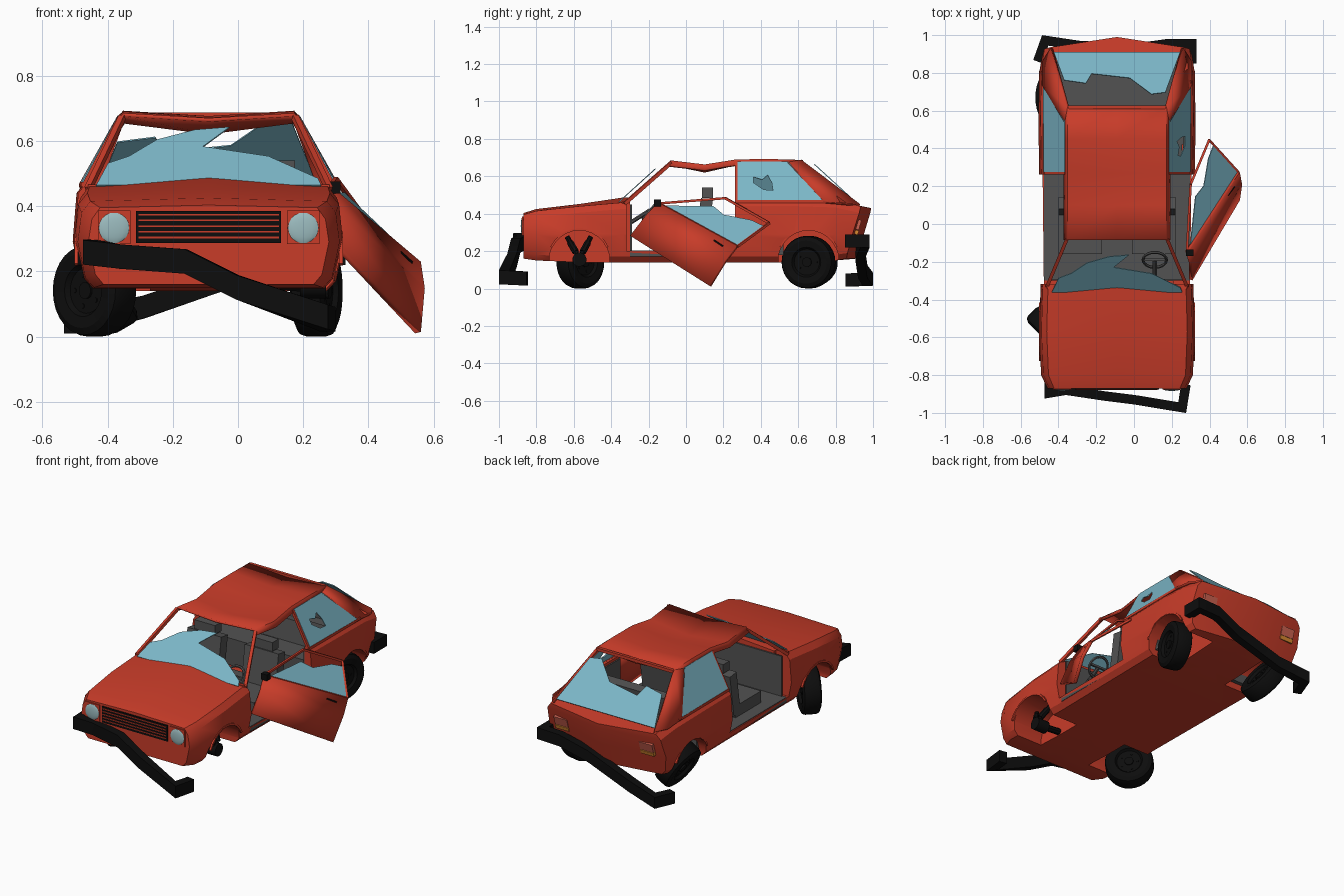
import bpy, bmesh
from math import sin, cos, pi, radians
from mathutils import Vector as V, Matrix as M

if "Cube" in bpy.data.objects:
    bpy.data.objects.remove(bpy.data.objects["Cube"])


def mat(name, r, g, b):
    m = bpy.data.materials.new(name)
    m.diffuse_color = (r, g, b, 1)
    m.use_nodes = True
    m.node_tree.nodes["Principled BSDF"].inputs["Base Color"].default_value = m.diffuse_color
    return m


RED, DARK = mat("red_paint", .58, .045, .022), mat("dark_grey", .085, .085, .085)
BLACK, GLASS = mat("black", .004, .004, .004), mat("glass", .2, .47, .57)
LENS, TAIL, AMBER = mat("lens", .33, .5, .52), mat("tail_lens", .6, .12, .08), mat("amber", .7, .25, .03)


def obj(name, verts, faces, m=None, solid=0):
    me = bpy.data.meshes.new(name)
    me.from_pydata([tuple(v) for v in verts], [], faces)
    bm = bmesh.new()
    bm.from_mesh(me)
    bmesh.ops.recalc_face_normals(bm, faces=bm.faces)
    bm.to_mesh(me)
    bm.free()
    ob = bpy.data.objects.new(name, me)
    bpy.context.collection.objects.link(ob)
    if m:
        me.materials.append(m)
    if solid:
        s = ob.modifiers.new("thickness", 'SOLIDIFY')
        s.thickness, s.offset = solid, 0
    return ob


def loft(name, rings, m, caps=True):
    n = len(rings[0])
    faces = [(i*n+j, i*n+(j+1) % n, (i+1)*n+(j+1) % n, (i+1)*n+j)
             for i in range(len(rings)-1) for j in range(n)]
    if caps:
        faces += [tuple(range(n)), tuple(range((len(rings)-1)*n, len(rings)*n))]
    return obj(name, [p for r in rings for p in r], faces, m)


def box(name, x, y, z, m=None, tilt=0):
    c = V((sum(x)/2, sum(y)/2, sum(z)/2))
    r = M.Rotation(tilt, 3, 'X')
    rings = [[c + r @ (V((a, b, k)) - c) for a, b in
              ((x[0], y[0]), (x[1], y[0]), (x[1], y[1]), (x[0], y[1]))] for k in z]
    return loft(name, rings, m)


def rod(name, p, q, r, m=None, n=4):
    p, q = V(p), V(q)
    rot = (q-p).to_track_quat('Z', 'Y')
    ring = [rot @ V((r*cos(2*pi*(i+.5)/n), r*sin(2*pi*(i+.5)/n), 0)) for i in range(n)]
    return loft(name, [[e+v for v in ring] for e in (p, q)], m)


def sweep(name, path, w, h, m):
    # rectangular bar along a path, mitred in plan
    path, rings = [V(p) for p in path], []
    for i, p in enumerate(path):
        d = [(b-a).to_2d().normalized() for a, b in zip(path[max(i-1, 0):i+2], path[max(i-1, 0)+1:i+2])]
        t = (d[0]+d[-1]).normalized()
        k = w/2/max(.5, t.dot(d[0]))
        nv = V((-t.y, t.x, 0))*k
        rings.append([p+nv*a+V((0, 0, b*h/2)) for a, b in ((-1, -1), (1, -1), (1, 1), (-1, 1))])
    return loft(name, rings, m)


def pane(name, c, polys, m=GLASS):
    # polygons in (u, v) on the quad bottom-left, bottom-right, top-right, top-left
    bl, br, tr, tl = [V(p) for p in c]
    verts, faces = [], []
    for poly in polys:
        faces.append(tuple(range(len(verts), len(verts)+len(poly))))
        verts += [bl.lerp(br, u).lerp(tl.lerp(tr, u), v) for u, v in poly]
    return obj(name, verts, faces, m, .005)


# lower body: lofted cross-sections (y, half width, top, bottom, centre rise)
rings = []
for y, w, zt, zb, rise in [(-.87, .358, .395, .16, .008), (-.8, .39, .415, .15, .01), (-.57, .4, .44, .14, .012),
                           (-.34, .393, .46, .14, .026), (.27, .4, .475, .14, 0), (.6, .405, .475, .14, 0),
                           (.8, .4, .468, .15, 0), (.93, .385, .44, .16, -.01)]:
    half = [(w*.9, zb), (w*.97, zb+.03), (w*1.03, .29), (w, zt-.035), (w*.93, zt)]
    ring = [(0, zb)]+half+[(0, zt+rise)]+[(-a, b) for a, b in half[::-1]]
    rings.append([V((a, y, b)) for a, b in ring])


def rear_y(x, z):
    return .93+.06*(1-abs(x)/.39)-.3*max(0, .42-z)


for v in rings[-1]:
    v.y = rear_y(v.x, v.z)
body = loft("body_shell", rings, RED, False)
bm = bmesh.new()
bm.from_mesh(body.data)
bm.verts.ensure_lookup_table()
for o in (0, 12*(len(rings)-1)):        # end caps with a centre crease
    vs = list(bm.verts)[o:o+12]
    mid = [vs[0]]
    for i in (2, 3, 4):
        z = vs[i].co.z
        mid.append(bm.verts.new((0, rear_y(0, z) if o else -.87, z)))
    mid.append(vs[6])
    for i in range(4):
        for s in (1, 11):
            j, k = (i+1, i+2) if s == 1 else (11-i, 10-i)
            bm.faces.new((vs[j], vs[k], mid[i+1], mid[i]))
bmesh.ops.triangulate(bm, faces=bm.faces)
bmesh.ops.recalc_face_normals(bm, faces=bm.faces)
bm.to_mesh(body.data)
bm.free()

# openings: cabin, boot, doors and wheel arches
cuts = [box("cut_cabin", (-.36, .36), (-.3, .45), (.17, .7)), box("cut_boot", (-.359, .359), (.4, .86), (.33, .72))]
for s in (-1, 1):
    cuts.append(box("cut_door", sorted((s*.3, s*.6)), (-.318, .262), (.2, .75)))
    for y in (-.57, .655):
        cuts.append(rod("cut_arch", (s*.18, y, .15), (s*.6, y, .15), .163, None, 20))
bpy.context.view_layer.objects.active = body
for c in cuts:
    b = body.modifiers.new("cut", 'BOOLEAN')
    b.operation, b.object, b.solver = 'DIFFERENCE', c, 'EXACT'
    bpy.ops.object.modifier_apply(modifier=b.name)
    bpy.data.objects.remove(c)

# dented roof
cols = [(-.278, -.026), (-.26, 0), (0, -.012), (.26, 0), (.278, -.026)]
rows = [(-.085, .68, -.004), (.1, .658, -.02), (.27, .685, -.008), (.45, .687, -.005), (.62, .682, -.005)]
obj("roof", [(x, y, z+dz+(d if x == 0 else 0)) for y, z, d in rows for x, dz in cols],
    [(i*5+j, i*5+j+1, i*5+j+6, i*5+j+5) for i in range(4) for j in range(4)], RED, .012)

# pillars, rear quarters and wheel arch lips
for s in (-1, 1):
    rod("front_pillar", (s*.37, -.33, .452), (s*.265, -.08, .672), .013, RED)
    rod("middle_pillar", (s*.383, .27, .46), (s*.272, .27, .672), .011, RED)
    rod("window_sill", (s*.383, .265, .466), (s*.385, .76, .466), .011, RED)
    obj("rear_pillar", [(s*.275, .54, .67), (s*.258, .615, .684), (s*.345, .93, .446), (s*.39, .86, .45), (s*.392, .735, .462)],
        [(0, 1, 2, 3, 4)], RED, .016)
    for y in (-.57, .655):
        arc = [(y+cos(a)*.166, .15+sin(a)*.166) for a in [pi*(.14+.72*i/10) for i in range(11)]]
        for p, q in zip(arc, arc[1:]):
            rod("arch_lip", (s*.406, *p), (s*.406, *q), .008, RED)
rod("cowl_rail", (-.37, -.335, .458), (.37, -.335, .458), .012, RED)
rod("rear_header", (-.26, .617, .678), (.26, .617, .678), .013, RED)

# broken glass
pane("windscreen", [(-.345, -.36, .462), (.345, -.36, .462), (.25, -.125, .675), (-.25, -.125, .675)],
     [[(0, 0), (1, 0), (1, .1), (.8, .42), (.47, .56), (.62, .84), (.42, .8), (.22, .66), (.1, .42), (.01, .32)]])
pane("rear_glass", [(-.335, .91, .46), (.335, .91, .46), (.25, .68, .67), (-.25, .68, .67)],
     [[(0, 0), (1, 0), (1, .93), (.86, .97), (.62, .6), (.27, .5), (.2, .72), (0, .65)]])
for s in (-1, 1):
    polys = [[(0, 0), (1, 0), (1, 1), (0, 1)]]
    if s == 1:      # punched hole
        polys = [[(0, 1), (0, .45), (.23, .45), (.25, .6), (.37, .53), (.48, .65), (.49, .45), (1, .45), (1, 1)],
                 [(0, 0), (1, 0), (1, .45), (.49, .45), (.46, .25), (.34, .27), (.23, .45), (0, .45)]]
    pane("side_glass", [(s*.386, .275, .473), (s*.39, .735, .473), (s*.277, .545, .677), (s*.277, .275, .677)], polys)

# open hanging door
A, B, C, D, E, F = [V(p) for p in ((.39, -.295, .28), (.37, -.145, .455), (.642, .275, .225),
                                   (.642, .13, .012), (.39, .21, .483), (.488, .445, .35))]
n = (C-B).cross(B-A).normalized()
n = n if n.x > 0 else -n
obj("door_panel", [B, C, C.lerp(D, .4)+n*.014, B.lerp(A, .4)+n*.014, A, D], [(0, 1, 2, 3), (3, 2, 5, 4)], RED, .02)
for p, q in ((B, E), (E, F), (F, C), (B, C)):
    rod("door_frame", p, q, .009, RED)
pane("door_glass", [B, C, F, E], [[(.06, 0), (1, 0), (1, .85), (.75, .82), (.45, .58), (.2, .65)]])
h = C.lerp(D, .17)+n*.017
rod("door_handle", h.lerp(B, .12), h.lerp(B, .24), .005, BLACK)
box("mirror", (.365, .405), (-.17, -.135), (.438, .475), BLACK)

# bumpers
sweep("front_bumper", [(-.36, -.78, .262), (-.36, -.895, .258), (-.27, -.88, .245), (-.07, -.91, .23), (.09, -.93, .15),
                       (.345, -.972, .06), (.365, -.85, .053)], .05, .075, BLACK)
sweep("rear_bumper", [(.395, .85, .255), (.395, .955, .255), (.27, .955, .25), (.09, .93, .19), (-.2, .945, .09),
                      (-.38, .972, .05), (-.42, .86, .045)], .05, .07, BLACK)

# grille and lamps
box("grille", (-.222, .222), (-.876, -.86), (.286, .385), BLACK)
for i in range(5):
    z = .301+i*.0175
    box("grille_slat", (-.215, .215), (-.88, -.87), (z, z+.005), RED)
for s in (-1, 1):
    box("lamp_frame", (s*.29-.05, s*.29+.05), (-.876, -.86), (.283, .386), RED)
    bm = bmesh.new()
    bmesh.ops.create_uvsphere(bm, u_segments=20, v_segments=10, radius=.048,
                              matrix=M.Translation((s*.29, -.874, .333)) @ M.Diagonal((1, .2, 1, 1)))
    lamp = obj("headlamp", [], [], LENS)
    bm.to_mesh(lamp.data)
    bm.free()
    y = rear_y(.29, .335)
    x = (s*.29-.045, s*.29+.045)
    box("tail_lamp", x, (y-.015, y+.012), (.315, .37), TAIL, -.29)
    box("indicator_lamp", x, (y-.025, y+.002), (.29, .314), AMBER, -.29)

# interior
box("floor", (-.386, .386), (-.3, .262), (.172, .204), DARK)
box("firewall", (-.358, .358), (-.299, -.29), (.17, .45), DARK)
box("boot_floor", (-.357, .357), (.42, .858), (.331, .345), DARK)
box("boot_wall", (-.34, .34), (.84, .857), (.33, .43), DARK)
for s in (-1, 1):
    box("side_trim", sorted((s*.35, s*.358)), (.27, .85), (.332, .46), DARK)
    box("quarter_trim", sorted((s*.35, s*.358)), (.264, .44), (.18, .46), DARK)
    x = s*.195
    box("seat_cushion", (x-.115, x+.115), (-.16, .09), (.2, .275), DARK)
    box("seat_back", (x-.115, x+.115), (.06, .125), (.22, .48), DARK, -.15)
    box("headrest", (x-.07, x+.07), (.085, .145), (.485, .54), DARK)
box("rear_bench", (-.345, .345), (.34, .52), (.18, .345), DARK)
box("rear_bench_back", (-.34, .34), (.5, .56), (.34, .47), DARK, -.15)
turn = M.Translation((.2, -.19, .42)) @ M.Rotation(radians(50), 4, 'X')
loft("steering_wheel", [[turn @ V(((.062+.008*cos(b))*cos(a), (.062+.008*cos(b))*sin(a), .008*sin(b)))
                         for b in [pi*k/3 for k in range(6)]] for a in [2*pi*i/20 for i in range(21)]], DARK, False)
rod("steering_column", (.2, -.19, .42), (.2, -.3, .35), .012, DARK, 8)
rod("steering_spoke", turn @ V((-.06, 0, 0)), turn @ V((.06, 0, 0)), .009, DARK)


# wheels
def wheel(name, pos, rot):
    prof = [(-.035, .001), (-.035, .07), (-.05, .08), (-.055, .115), (-.045, .136), (-.03, .141), (.03, .141),
            (.045, .136), (.055, .115), (.05, .08), (.035, .07), (.035, .001)]
    tf = M.Translation(pos) @ rot
    loft(name, [[tf @ V((x, r*cos(a), r*sin(a))) for a in [2*pi*i/28 for i in range(28)]] for x, r in prof], BLACK)
    rod(name+"_hub", tf @ V((-.043, 0, 0)), tf @ V((.043, 0, 0)), .026, BLACK, 12)
    for i in range(5):
        y, z = .05*cos(i*2*pi/5), .05*sin(i*2*pi/5)
        rod(name+"_bolt", tf @ V((-.038, y, z)), tf @ V((.038, y, z)), .008, BLACK, 6)


wheel("front_left_wheel", (-.35, -.565, .141), M.Rotation(radians(45), 4, 'Z'))
wheel("rear_left_wheel", (-.325, .67, .149), M.Rotation(radians(-30), 4, 'Y'))
wheel("rear_right_wheel", (.33, .655, .141), M.Rotation(radians(-14), 4, 'Z'))

# bare hub where the front right wheel is missing
rod("bare_hub", (.28, -.57, .155), (.36, -.57, .155), .038, BLACK, 14)
rod("stub_axle", (.17, -.57, .165), (.3, -.57, .155), .02, BLACK, 8)
for y in (-.635, -.51):
    rod("strut", (.345, -.57, .16), (.29, y, .275), .014, BLACK, 8)
    rod("strut_spring", (.335, -.57+(y+.57)*.3, .195), (.305, -.57+(y+.57)*.75, .245), .019, BLACK, 8)

# move the car off centre (the door overhangs), then shade all but the glass
for o in bpy.data.objects:
    o.location.x -= .09
    o.select_set(not ("glass" in o.name or "windscreen" in o.name))
bpy.ops.object.shade_smooth_by_angle(angle=radians(28))
